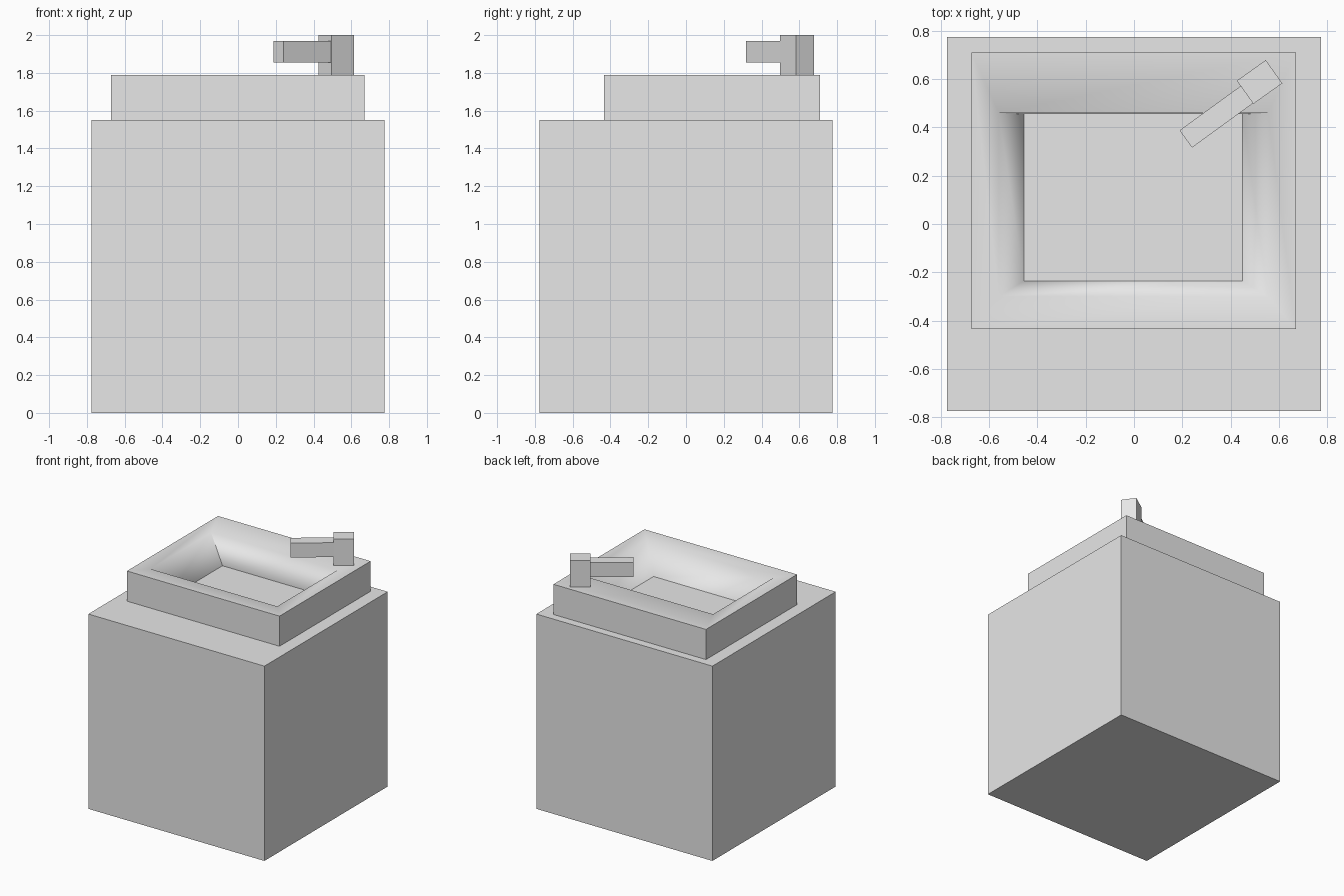
import bpy
import math
from mathutils import Matrix

cube = bpy.data.objects.get("Cube")
if cube:
    bpy.data.objects.remove(cube, do_unlink=True)

grey = bpy.data.materials.new("plain grey")
grey.use_nodes = True
grey.diffuse_color = (0.8, 0.8, 0.8, 1)
grey.node_tree.nodes["Principled BSDF"].inputs["Base Color"].default_value = grey.diffuse_color


def add_mesh(name, verts, faces):
    mesh = bpy.data.meshes.new(name)
    mesh.from_pydata(verts, [], faces)
    mesh.materials.append(grey)
    obj = bpy.data.objects.new(name, mesh)
    bpy.context.collection.objects.link(obj)
    return obj


def ring(x0, x1, y0, y1, z):
    return [(x0, y0, z), (x1, y0, z), (x1, y1, z), (x0, y1, z)]


def bridge(count):
    """Quads joining consecutive four-point rings."""
    return [(4 * k + i, 4 * k + (i + 1) % 4, 4 * k + 4 + (i + 1) % 4, 4 * k + 4 + i)
            for k in range(count - 1) for i in range(4)]


def box(name, centre, length, width, z0, z1, angle=0):
    l, w = length / 2, width / 2
    verts = ring(-l, l, -w, w, z0) + ring(-l, l, -w, w, z1)
    obj = add_mesh(name, verts, bridge(2) + [(3, 2, 1, 0), (4, 5, 6, 7)])
    obj.data.transform(Matrix.Translation((*centre, 0)) @ Matrix.Rotation(math.radians(angle), 4, "Z"))
    return obj


# Cabinet; its top shows as the floor of the basin
BASE_Z, RIM_Z = 1.55, 1.79
box("cabinet", (0, 0), 1.55, 1.55, 0, BASE_Z)

# Basin: outer wall, rim, then sloping inner wall
rings = [
    ring(-0.673, 0.67, -0.435, 0.71, BASE_Z),
    ring(-0.673, 0.67, -0.435, 0.71, RIM_Z),
    ring(-0.56, 0.555, -0.30, 0.46, RIM_Z - 0.005),
    ring(-0.455, 0.45, -0.235, 0.455, BASE_Z),
]
basin = add_mesh("basin", [p for r in rings for p in r], bridge(len(rings)))
bpy.ops.object.select_all(action="DESELECT")
basin.select_set(True)
bpy.context.view_layer.objects.active = basin
bpy.ops.object.shade_smooth_by_angle(angle=math.radians(89.4))

# Tap set across the back corner
box("tap_post", (0.52, 0.588), 0.147, 0.118, RIM_Z, 2.0, 35.5)
box("tap_spout", (0.348, 0.449), 0.33, 0.088, 1.855, 1.97, 36)
